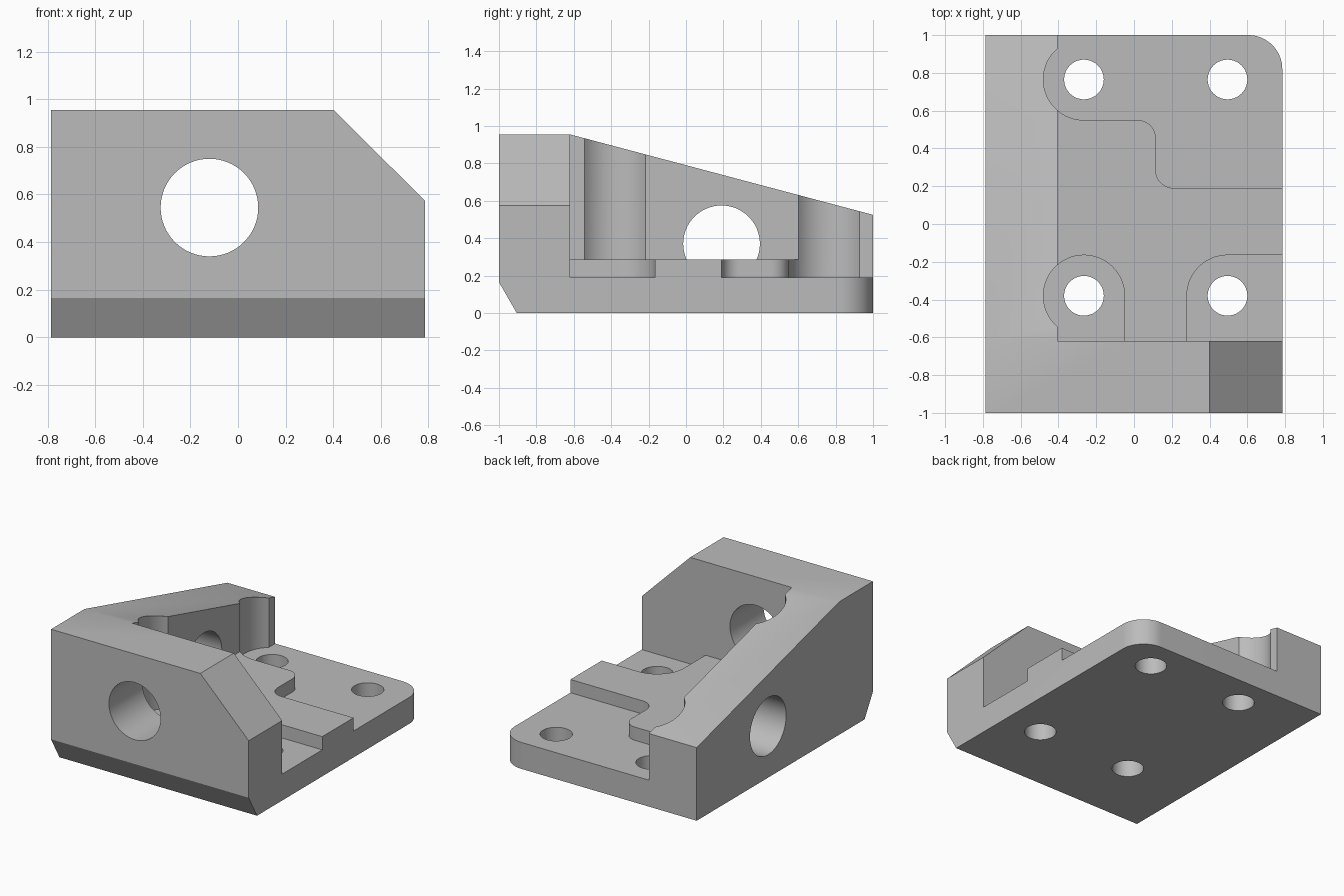
import bpy
import bmesh
from math import cos, sin, radians

if "Cube" in bpy.data.objects:
    bpy.data.objects.remove(bpy.data.objects["Cube"], do_unlink=True)

grey = bpy.data.materials.new("machined grey")
grey.use_nodes = True
colour = (0.5, 0.5, 0.5, 1)
grey.diffuse_color = colour
grey.node_tree.nodes["Principled BSDF"].inputs["Base Color"].default_value = colour


def arc(cx, cy, r, start, end, steps=24):
    """Points along an arc, angles in degrees."""
    angles = [radians(start + (end - start) * i / steps) for i in range(steps + 1)]
    return [(cx + r * cos(a), cy + r * sin(a)) for a in angles]


def circle(cx, cy, r):
    return arc(cx, cy, r, 0, 360, 64)[:-1]


def prism(name, profile, axis, lo, hi):
    """Extrude a 2D profile along one axis."""
    place = {"x": lambda a, b, t: (t, a, b),
             "y": lambda a, b, t: (a, t, b),
             "z": lambda a, b, t: (a, b, t)}[axis]
    bm = bmesh.new()
    ends = [[bm.verts.new(place(a, b, t)) for a, b in profile] for t in (lo, hi)]
    for ring in ends:
        bm.faces.new(ring)
    for i in range(len(profile)):
        j = (i + 1) % len(profile)
        bm.faces.new((ends[0][i], ends[0][j], ends[1][j], ends[1][i]))
    bmesh.ops.recalc_face_normals(bm, faces=bm.faces)
    mesh = bpy.data.meshes.new(name)
    bm.to_mesh(mesh)
    bm.free()
    mesh.materials.append(grey)
    obj = bpy.data.objects.new(name, mesh)
    bpy.context.collection.objects.link(obj)
    return obj


W = 0.785                    # half width
WALL_X, WALL_Y = -0.405, -0.62   # inner faces of the side and front walls
DECK, FLOOR, TOP = 0.285, 0.19, 1.3
LEFT, RIGHT, FRONT, BACK = -0.265, 0.495, -0.38, 0.765   # bolt hole positions
R = 0.215                    # bolt pocket radius
E = 1.2                      # overshoot for cutters

# Block with sloping top and bevelled lower front edge
body = prism("bracket_body", [(-0.905, 0), (1, 0), (1, 0.525), (WALL_Y, 0.955),
                              (-1, 0.955), (-1, 0.165)], "x", -W, W)

cutters = [
    # Open space above the deck
    prism("deck_clearance", [(WALL_X, WALL_Y), (E, WALL_Y), (E, E), (WALL_X, E)],
          "z", DECK, TOP),
    # Stepped pocket at the back, biting into the side wall
    prism("back_pocket", [(WALL_X, E)] + arc(LEFT, BACK, R, 130.7, 270)
          + arc(0.02, 0.455, 0.095, 90, 0, 12) + arc(0.21, 0.285, 0.095, 180, 270, 12)
          + [(E, 0.19), (E, E)], "z", FLOOR, TOP),
    # Round-ended pockets beside the front wall
    prism("front_left_pocket", [(WALL_X, WALL_Y)] + arc(LEFT, FRONT, R, 229.3, 0, 40)
          + [(LEFT + R, WALL_Y)], "z", FLOOR, TOP),
    prism("front_right_pocket", [(RIGHT - R, WALL_Y)] + arc(RIGHT, FRONT, R, 180, 90)
          + [(E, FRONT + R), (E, WALL_Y)], "z", FLOOR, TOP),
    # Sloped corner of the front wall
    prism("wall_chamfer", [(0.3, 1.055), (0.885, 0.475), (E, TOP)], "y", -E, -0.6),
    # Rounded back corner of the base
    prism("corner_round", arc(0.605, 0.82, 0.18, 0, 90)
          + [(0.605, E), (E, E), (E, 0.82)], "z", -0.1, TOP),
    # Large holes through the two walls
    prism("front_wall_hole", circle(-0.12, 0.545, 0.205), "y", -E, -0.5),
    prism("side_wall_hole", circle(0.19, 0.37, 0.205), "x", -E, WALL_X),
]
# Four bolt holes
for x in (LEFT, RIGHT):
    for y in (FRONT, BACK):
        cutters.append(prism("bolt_hole", circle(x, y, 0.105), "z", -0.1, 0.25))

bpy.ops.object.select_all(action="DESELECT")
bpy.context.view_layer.objects.active = body
body.select_set(True)
for cutter in cutters:
    cutter.hide_render = True
    mod = body.modifiers.new(cutter.name, "BOOLEAN")
    mod.operation = "DIFFERENCE"
    mod.solver = "EXACT"
    mod.object = cutter
    bpy.ops.object.modifier_apply(modifier=mod.name)
    bpy.data.objects.remove(cutter, do_unlink=True)

bpy.ops.object.shade_smooth_by_angle(angle=radians(25))
